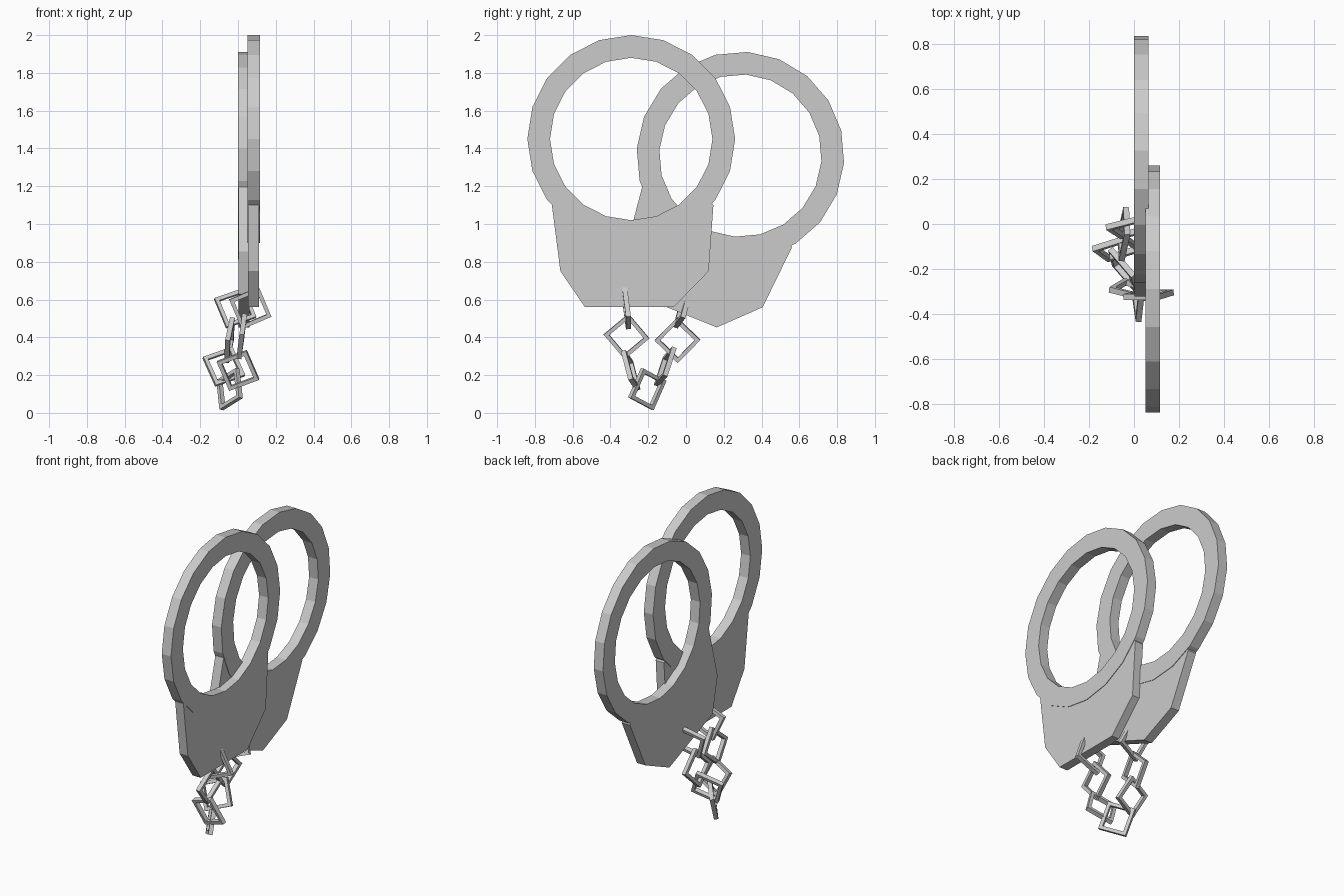
import bpy, bmesh
from math import radians, sin, cos
from mathutils import Vector

if "Cube" in bpy.data.objects:
    bpy.data.objects.remove(bpy.data.objects["Cube"])


def finish(name, bm, loc=(0, 0, 0), rot_x=0):
    bmesh.ops.recalc_face_normals(bm, faces=bm.faces)
    me = bpy.data.meshes.new(name)
    bm.to_mesh(me)
    bm.free()
    ob = bpy.data.objects.new(name, me)
    ob.location = loc
    ob.rotation_euler = (rot_x, 0, 0)
    bpy.context.collection.objects.link(ob)
    return ob


def square_loop(name, points, inner, axis, thick, loc=(0, 0, 0), rot_x=0):
    """Closed flat band: points scaled by `inner` give the inside edge."""
    bm = bmesh.new()
    h = axis * thick / 2
    rows = [[bm.verts.new(c) for c in (p + h, p - h, p * inner - h, p * inner + h)]
            for p in points]
    for i, a in enumerate(rows):
        b = rows[(i + 1) % len(rows)]
        for j in range(4):
            k = (j + 1) % 4
            bm.faces.new((a[j], a[k], b[k], b[j]))
    return finish(name, bm, loc, rot_x)


def polar(r, deg):
    return (r * cos(radians(deg)), r * sin(radians(deg)))


def cuff(name, loc, rot):
    # 20-sided ring
    ring = [Vector((0, *polar(0.55, 18 * i))) for i in range(20)]
    square_loop(name + "_ring", ring, 0.43 / 0.55, Vector((1, 0, 0)), 0.065, loc, rot)
    # lock plate whose curved top is buried in the ring
    outline = [(-0.42, -0.35), (-0.375, -0.70), (-0.245, -0.89), (0.225, -0.89),
               (0.41, -0.70), (0.435, -0.35)]
    outline += [polar(0.46, -36 - 18 * i) for i in range(7)]
    bm = bmesh.new()
    face = bm.faces.new([bm.verts.new((-0.029, y, z)) for y, z in outline])
    ext = bmesh.ops.extrude_face_region(bm, geom=[face])
    verts = [g for g in ext["geom"] if isinstance(g, bmesh.types.BMVert)]
    bmesh.ops.translate(bm, verts=verts, vec=(0.058, 0, 0))
    finish(name + "_lock_plate", bm, loc, rot)


cuff("near_cuff", (0.083, -0.29, 1.45), 0)
cuff("far_cuff", (0.032, 0.288, 1.362), radians(-22))

# Square chain links: centre, upper corner direction, side corner direction
links = [
    ((0.065, -0.315, 0.555), (0.045, -0.01, 0.11), (0.105, 0.01, -0.045)),
    ((0.02, -0.315, 0.405), (0.015, 0.01, 0.117), (0, 0.12, -0.01)),
    ((0.0, -0.293, 0.225), (0.045, -0.04, 0.105), (0.105, 0, -0.045)),
    ((-0.045, -0.205, 0.126), (0.045, -0.027, 0.115), (-0.06, 0.1, 0.065)),
    ((-0.075, -0.11, 0.245), (0.045, 0.05, 0.105), (0.105, 0, -0.045)),
    ((-0.045, -0.045, 0.385), (0.015, -0.002, 0.117), (0.01, 0.12, 0)),
    ((-0.015, -0.015, 0.555), (0.045, 0.04, 0.10), (0.105, 0, -0.045)),
]
for i, (c, up, side) in enumerate(links):
    v = Vector(up).normalized()
    n = v.cross(Vector(side)).normalized()
    u = n.cross(v)
    corners = [d * 0.121 for d in (u, v, -u, -v)]
    square_loop(f"chain_link_{i + 1}", corners, 0.76, n, 0.026, c)
